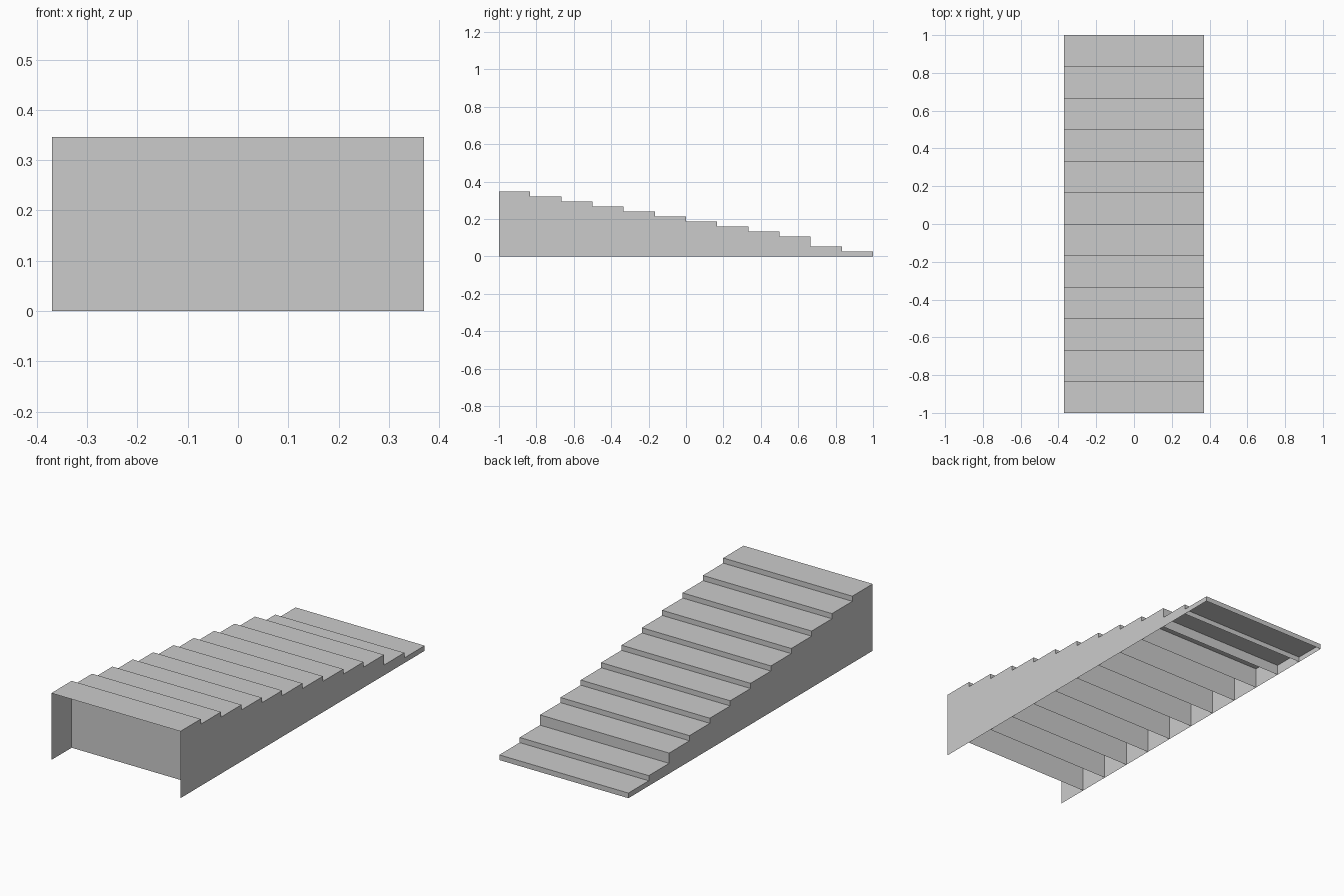
import bpy, bmesh

if "Cube" in bpy.data.objects:
    bpy.data.objects.remove(bpy.data.objects["Cube"])

HALF_WIDTH = 0.37
DEPTH = 2 / 12
RISE = 0.3465 / 13
# Step heights in rises, from the tall front to the low back (one double rise)
LEVELS = [13, 12, 11, 10, 9, 8, 7, 6, 5, 4, 2, 1]


def make_step(name, y0, y1, height):
    """Thin shell step: tread, two sides and a back riser; open front and bottom."""
    mesh = bpy.data.meshes.new(name)
    bm = bmesh.new()
    bmesh.ops.create_cube(bm, size=1)
    for v in bm.verts:
        v.co.x *= 2 * HALF_WIDTH
        v.co.y = y0 if v.co.y < 0 else y1
        v.co.z = 0 if v.co.z < 0 else height
    bm.normal_update()
    open_faces = [f for f in bm.faces if f.normal.z < -0.5 or f.normal.y < -0.5]
    bmesh.ops.delete(bm, geom=open_faces, context='FACES')
    bm.to_mesh(mesh)
    bm.free()
    obj = bpy.data.objects.new(name, mesh)
    bpy.context.collection.objects.link(obj)
    return obj


# Flight of steps descending towards the back
for i, level in enumerate(LEVELS):
    y = -1 + i * DEPTH
    make_step(f"step_{i + 1:02d}", y, y + DEPTH, level * RISE)
